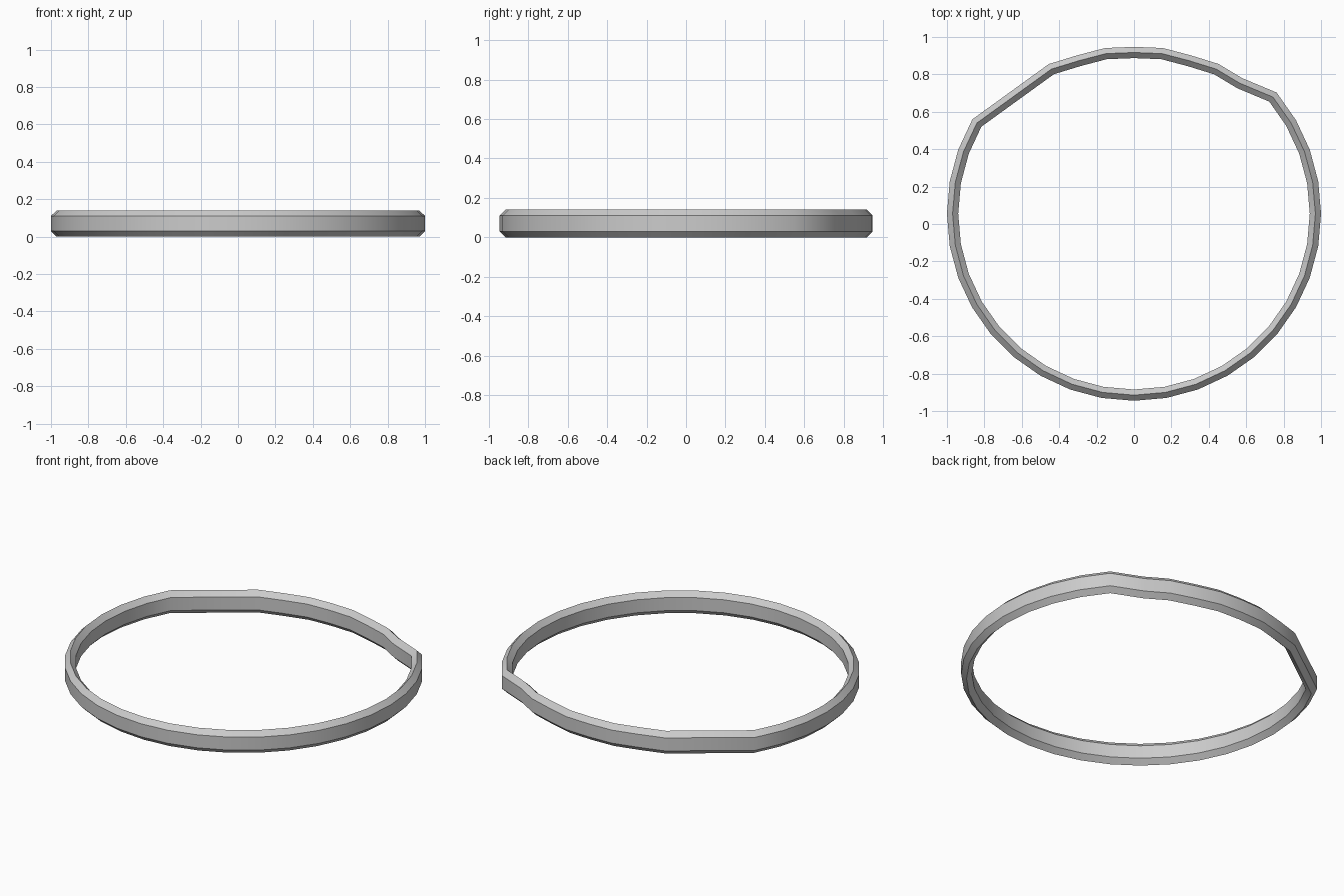
import bpy, bmesh, math
from mathutils import Vector

if "Cube" in bpy.data.objects:
    bpy.data.objects.remove(bpy.data.objects["Cube"])

# Centreline: round arc, 10 degree steps, from back left round the front to back right
R, CY = 0.97, 0.055
path = [Vector((R * math.cos(math.radians(a)), CY + R * math.sin(math.radians(a))))
        for a in range(150, 401, 10)]
# Flattened, dented back section
path += [Vector(p) for p in [(0.565, 0.753), (0.44, 0.828), (0.295, 0.873),
                             (0.15, 0.911), (0, 0.917), (-0.15, 0.911),
                             (-0.295, 0.873), (-0.442, 0.828)]]

# Hexagonal cross-section: (outward offset, height)
profile = [(0.03, 0.03), (0.03, 0.11), (0, 0.14), (-0.03, 0.11), (-0.03, 0.03), (0, 0)]


def miter(i):
    """Outward mitred offset direction at path point i (anticlockwise path)."""
    p, a, b = path[i], path[i - 1], path[(i + 1) % len(path)]
    d1, d2 = (p - a).normalized(), (b - p).normalized()
    n1, n2 = Vector((d1.y, -d1.x)), Vector((d2.y, -d2.x))
    m = (n1 + n2).normalized()
    return m / m.dot(n1)


# Sweep the profile around the closed path
bm = bmesh.new()
rings = []
for i, p in enumerate(path):
    m = miter(i)
    rings.append([bm.verts.new((p.x + m.x * o, p.y + m.y * o, z)) for o, z in profile])
for i, ring in enumerate(rings):
    nxt = rings[(i + 1) % len(rings)]
    for k in range(6):
        j = (k + 1) % 6
        bm.faces.new((ring[k], nxt[k], nxt[j], ring[j]))
bmesh.ops.recalc_face_normals(bm, faces=bm.faces)
mesh = bpy.data.meshes.new("ring_band")
bm.to_mesh(mesh)
bm.free()
band = bpy.data.objects.new("ring_band", mesh)
bpy.context.collection.objects.link(band)

# Smooth along the ring, sharp at the profile corners
bpy.context.view_layer.objects.active = band
band.select_set(True)
bpy.ops.object.shade_smooth_by_angle(angle=math.radians(40))
